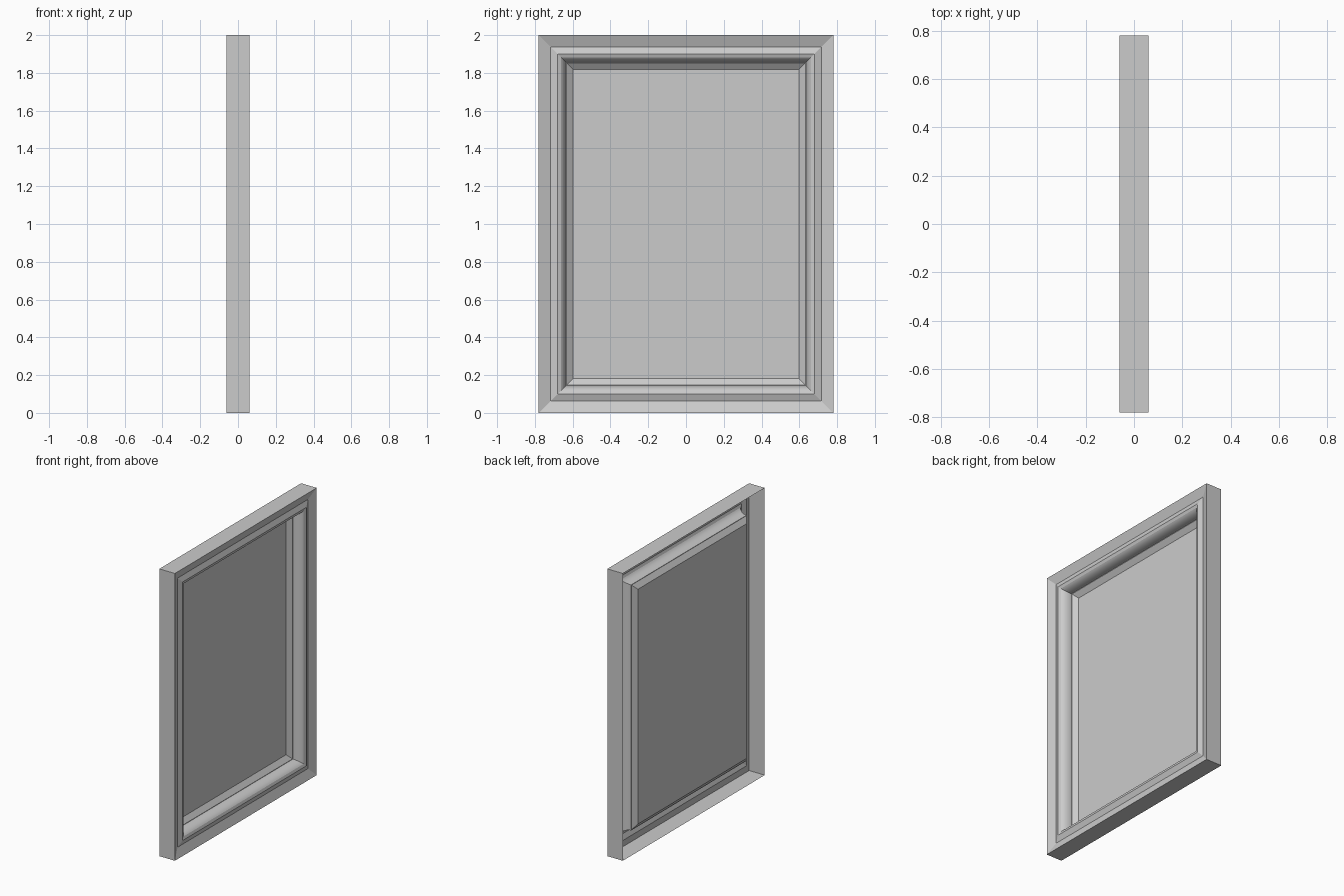
import bpy, bmesh, math

if "Cube" in bpy.data.objects:
    bpy.data.objects.remove(bpy.data.objects["Cube"])

HALF_Y, HEIGHT = 0.78, 2.0

# Section through the moulding: (inset from outer edge, depth x)
outer = [(0.0, -0.06), (0.0, 0.06), (0.063, 0.036), (0.10, 0.05)]
# Rounded roll falling from the crest towards the panel
roll = [(0.10 + 0.045 * math.sin(a), -0.022 + 0.072 * math.cos(a))
        for a in [math.radians(25 + 65 * i / 8) for i in range(9)]]
panel_bevel = [(0.148, -0.022), (0.183, -0.048)]


def ring(bm, inset, x):
    y, lo, hi = HALF_Y - inset, inset, HEIGHT - inset
    return [bm.verts.new((x, a, b)) for a, b in ((-y, lo), (y, lo), (y, hi), (-y, hi))]


def build(name, profile, fill=False):
    bm = bmesh.new()
    rings = [ring(bm, *p) for p in profile]
    for r, s in zip(rings, rings[1:]):
        for i in range(4):
            j = (i + 1) % 4
            bm.faces.new((r[i], r[j], s[j], s[i]))
    if fill:
        bm.faces.new(rings[-1])
    mesh = bpy.data.meshes.new(name)
    bm.to_mesh(mesh)
    bm.free()
    ob = bpy.data.objects.new(name, mesh)
    bpy.context.collection.objects.link(ob)
    bpy.ops.object.select_all(action='DESELECT')
    ob.select_set(True)
    bpy.context.view_layer.objects.active = ob
    bpy.ops.object.shade_smooth_by_angle(angle=math.radians(20))
    return ob


# Mitred frame moulding, open at the back
build("frame_moulding", outer + roll)
# Bevelled panel set into the frame
build("inset_panel", [roll[-1]] + panel_bevel, fill=True)
